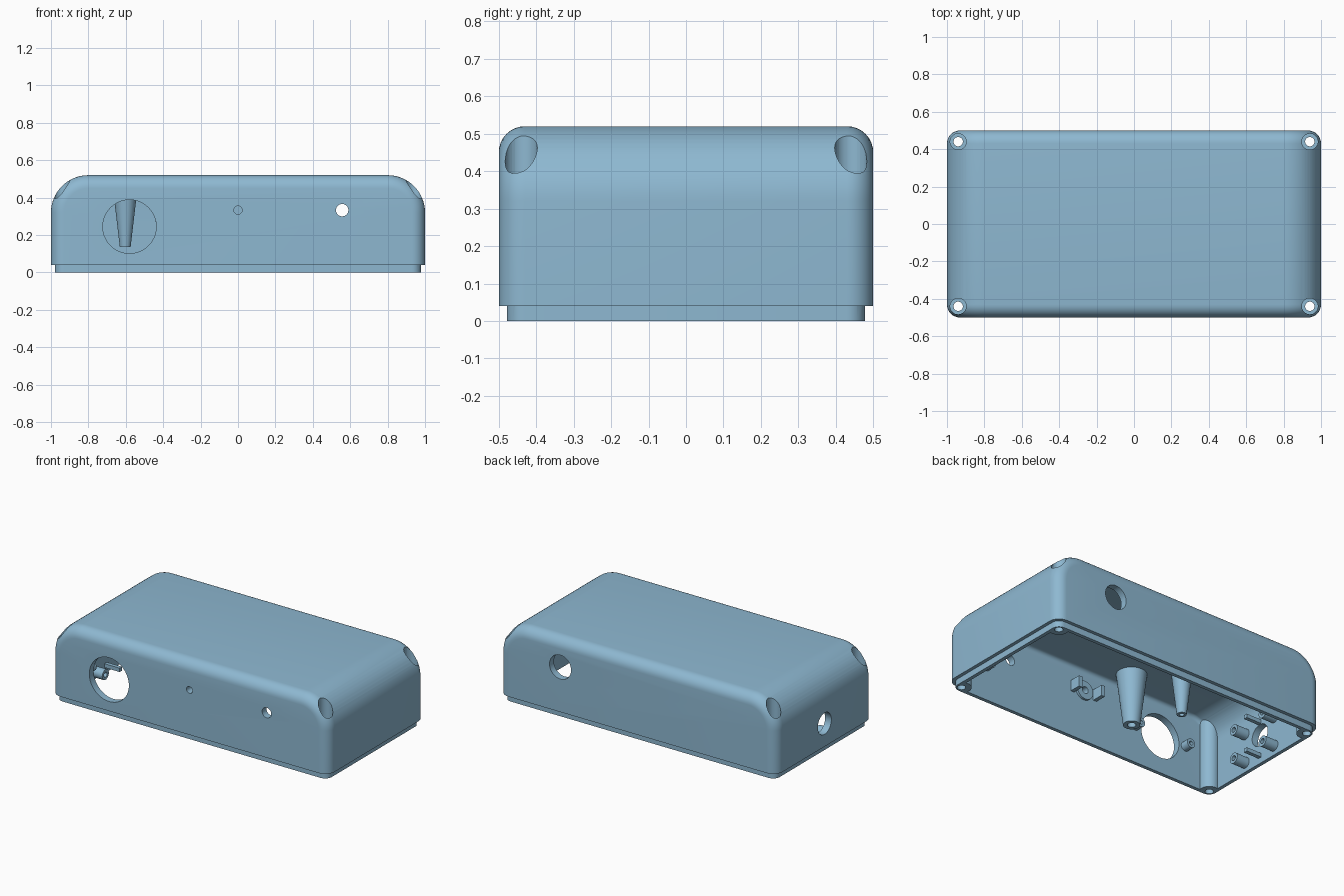
import bpy, bmesh, math
from mathutils import Vector

if "Cube" in bpy.data.objects:
    bpy.data.objects.remove(bpy.data.objects["Cube"])

mat = bpy.data.materials.new("blue_grey_plastic")
mat.diffuse_color = (0.27, 0.48, 0.64, 1)
mat.use_nodes = True
mat.node_tree.nodes["Principled BSDF"].inputs["Base Color"].default_value = mat.diffuse_color


def add(name, bm):
    bmesh.ops.recalc_face_normals(bm, faces=bm.faces)
    me = bpy.data.meshes.new(name)
    bm.to_mesh(me)
    bm.free()
    me.materials.append(mat)
    ob = bpy.data.objects.new(name, me)
    bpy.context.collection.objects.link(ob)
    return ob


def activate(ob):
    bpy.ops.object.select_all(action='DESELECT')
    ob.select_set(True)
    bpy.context.view_layer.objects.active = ob


def smooth(ob):
    activate(ob)
    bpy.ops.object.shade_smooth_by_angle(angle=math.radians(30))


def boolean(ob, tool, op='DIFFERENCE'):
    m = ob.modifiers.new(op, 'BOOLEAN')
    m.operation, m.object, m.solver = op, tool, 'EXACT'
    activate(ob)
    bpy.ops.object.modifier_apply(modifier=m.name)
    bpy.data.objects.remove(tool)


def loft(bm, loops):
    """Skin matching closed loops and cap both ends."""
    rings = [[bm.verts.new(p) for p in loop] for loop in loops]
    n = len(rings[0])
    for a, b in zip(rings, rings[1:]):
        for i in range(n):
            bm.faces.new((a[i], a[(i + 1) % n], b[(i + 1) % n], b[i]))
    bm.faces.new(rings[0])
    bm.faces.new(rings[-1])


def housing(name, inset, z0):
    """Round-shouldered block with filleted front and back edges."""
    w, d, h, big, r = 1 - inset, 0.5 - inset, 0.52 - inset, 0.2 - inset, 0.07 - inset
    loops, seg = [], 16

    def outline(y, o):
        pts = [(-(w - o), y, z0)]
        for side in (0, 1):
            for i in range(seg + 1):
                a = math.pi - (side * seg + i) * math.pi / 2 / seg
                cx = (w - big) * (1 if side else -1)
                pts.append((cx + (big - o) * math.cos(a), y,
                            h - big + (big - o) * math.sin(a)))
        return pts + [(w - o, y, z0)]

    steps = [i * math.pi / 2 / 8 for i in range(9)]
    for a in reversed(steps):
        loops.append(outline(-(d - r + r * math.sin(a)), r * (1 - math.cos(a))))
    for a in steps:
        loops.append(outline(d - r + r * math.sin(a), r * (1 - math.cos(a))))
    bm = bmesh.new()
    loft(bm, loops)
    return add(name, bm)


def lathe(name, profile, origin, axis, n=32):
    """Turn (radius, distance) points about an axis."""
    q = Vector((0, 0, 1)).rotation_difference(Vector(axis))
    bm = bmesh.new()
    loft(bm, [[Vector(origin) + q @ Vector((r * math.cos(k * math.tau / n),
               r * math.sin(k * math.tau / n), t)) for k in range(n)]
              for r, t in profile])
    return add(name, bm)


def rod(origin, axis, r, length):
    return lathe("cutter", [(r, 0), (r, length)], origin, axis, 40)


def boss(name, origin, axis, r0, r1, length, hole, depth):
    """Post with a blind screw hole in its free end."""
    smooth(lathe(name, [(r0, 0), (r1, length), (hole, length),
                        (hole, length - depth)], origin, axis))


def bar(name, centre, size):
    bm = bmesh.new()
    bmesh.ops.create_cube(bm, size=1)
    for v in bm.verts:
        v.co = Vector(centre) + Vector(c * s for c, s in zip(v.co, size))
    add(name, bm)


# Hollow case with stepped lip; screw columns are left standing in the cavity
corners = [(x, y) for x in (-0.94, 0.94) for y in (-0.44, 0.44)]
case = housing("case", 0, 0.04)
boolean(case, housing("lip", 0.022, 0), 'UNION')
cavity = housing("cavity", 0.045, -0.1)
for x, y in corners:
    boolean(cavity, rod((x, y, -0.2), (0, 0, 1), 0.06, 0.9))
boolean(case, cavity)

# Screw holes with wide counterbores from the top
for x, y in corners:
    boolean(case, lathe("cutter", [(0.025, -0.1), (0.025, 0.1), (0.043, 0.1),
                                   (0.043, 0.7)], (x, y, 0), (0, 0, 1)))

# Wall openings: front dial, indicator, front jack, back jack, side socket
for origin, axis, r in (
        ((-0.58, -0.6, 0.245), (0, 1, 0), 0.143),
        ((0, -0.6, 0.333), (0, 1, 0), 0.022),
        ((0.557, -0.6, 0.333), (0, 1, 0), 0.033),
        ((0.557, 0.4, 0.333), (0, 1, 0), 0.078),
        ((-1.1, 0, 0.19), (1, 0, 0), 0.07)):
    boolean(case, rod(origin, axis, r, 0.2))
smooth(case)

# Tapered posts hanging from the ceiling
for name, x, y, r0, r1 in (("large_post", -0.25, -0.32, 0.092, 0.05),
                           ("middle_post", -0.395, -0.04, 0.07, 0.029),
                           ("rear_post", -0.603, 0.35, 0.07, 0.029)):
    boss(name, (x, y, 0.485), (0, 0, -1), r0, r1, 0.348, r1 * 0.5, 0.1)

# Standoffs and locating bars around the side socket
for y in (-0.13, 0.13):
    for z in (0.06, 0.25):
        boss("side_standoff", (-0.965, y, z), (1, 0, 0), 0.034, 0.034, 0.1, 0.016, 0.07)
for z in (0.05, 0.275):
    bar("side_bar", (-0.91, 0, z), (0.13, 0.025, 0.025))

# Small bosses inside the front wall
for x, z in ((-0.77, 0.245), (-0.39, 0.245), (0.74, 0.225)):
    boss("front_boss", (x, -0.465, z), (0, 1, 0), 0.03, 0.03, 0.065, 0.013, 0.05)

# Indicator clips and collar
ring = lathe("indicator_collar", [(0.06, 0), (0.06, 0.025)], (0, -0.465, 0.333), (0, 1, 0))
boolean(ring, rod((0, -0.6, 0.333), (0, 1, 0), 0.022, 0.3))
smooth(ring)
for x in (-0.085, 0.085):
    bar("indicator_clip", (x, -0.425, 0.333), (0.025, 0.09, 0.07))
